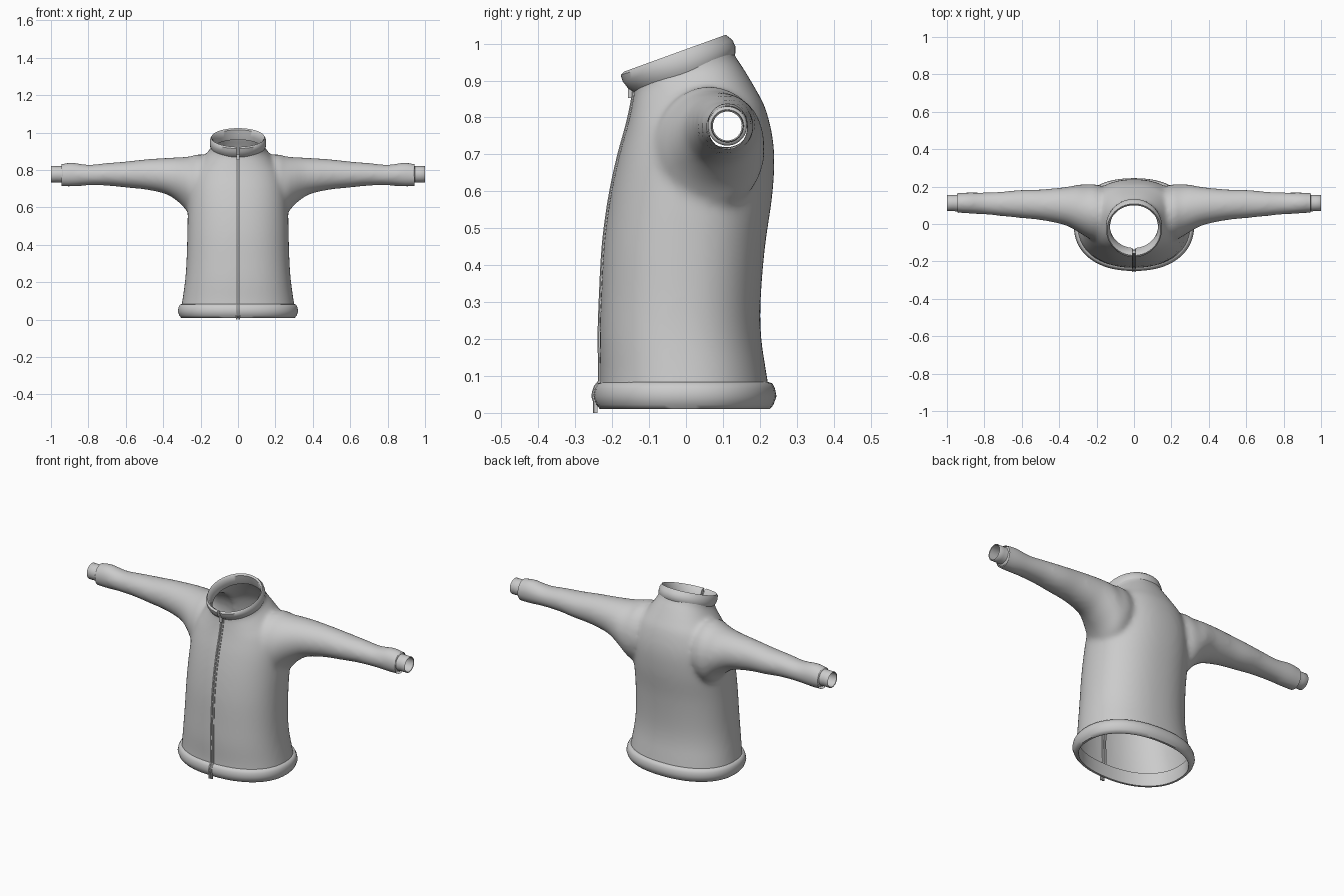
import bpy, bmesh, math
from mathutils import Vector
from mathutils.bvhtree import BVHTree

if "Cube" in bpy.data.objects:
    bpy.data.objects.remove(bpy.data.objects["Cube"])

N = 64


def spow(v, e):
    return math.copysign(abs(v) ** (2 / e), v)


def ring(c, u, v, e=2.0, gap=0.0, n=N):
    """Superelliptic ring starting at +v; gap leaves an opening there."""
    pts = []
    for i in range(n):
        t = gap + (2 * math.pi - 2 * gap) * i / ((n - 1) if gap else n)
        pts.append(c + v * spow(math.cos(t), e) + u * spow(math.sin(t), e))
    return pts


def body_ring(row, e=2.25, gap=0.0):
    """row = front y, front z, back y, back z, half width"""
    f, b = Vector((0, row[0], row[1])), Vector((0, row[2], row[3]))
    return ring((f + b) / 2, Vector((row[4], 0, 0)), (f - b) / 2, e, gap)


def arm_ring(row, s):
    """row = x, top z, bottom z, back y, front y"""
    x, zt, zb, yb, yf = row
    c = Vector((s * x, (yb + yf) / 2, (zt + zb) / 2))
    return ring(c, Vector((0, (yb - yf) / 2, 0)), Vector((0, 0, (zt - zb) / 2)))


def curve_rows(rows, steps=4):
    """Catmull-Rom interpolation of section rows"""
    out = []
    for i in range(len(rows) - 1):
        p = [rows[max(0, min(len(rows) - 1, i + k))] for k in (-1, 0, 1, 2)]
        for j in range(steps):
            t = j / steps
            out.append([0.5 * (2 * b + (c - a) * t + (2 * a - 5 * b + 4 * c - d) * t * t
                               + (3 * b - a - 3 * c + d) * t ** 3) for a, b, c, d in zip(*p)])
    return out + [list(rows[-1])]


def loft(bm, rings, loop_ring=True, loop_path=False, cap=False):
    vs = [[bm.verts.new(p) for p in r] for r in rings]
    n, m = len(vs[0]), len(vs)
    for i in range(m if loop_path else m - 1):
        a, b = vs[i], vs[(i + 1) % m]
        for j in range(n if loop_ring else n - 1):
            k = (j + 1) % n
            bm.faces.new((a[j], a[k], b[k], b[j]))
    if cap and loop_ring:
        bm.faces.new(vs[0])
        bm.faces.new(vs[-1])
    elif cap:
        bm.faces.new([r[0] for r in vs])
        bm.faces.new([r[-1] for r in vs])


def finish(bm, name, angle=50):
    bmesh.ops.recalc_face_normals(bm, faces=bm.faces)
    me = bpy.data.meshes.new(name)
    bm.to_mesh(me)
    bm.free()
    ob = bpy.data.objects.new(name, me)
    bpy.context.collection.objects.link(ob)
    bpy.ops.object.select_all(action='DESELECT')
    ob.select_set(True)
    bpy.context.view_layer.objects.active = ob
    bpy.ops.object.shade_smooth_by_angle(angle=math.radians(angle))
    return ob


# Jacket shell: torso and sleeves fused, smoothed, then opened at the ends
torso = [(-.235, -.06, .225, -.06, .31), (-.235, .03, .228, .03, .308),
         (-.232, .1, .219, .1, .298), (-.234, .2, .204, .2, .284),
         (-.231, .3, .202, .3, .276), (-.223, .45, .214, .45, .271),
         (-.206, .58, .235, .6, .268), (-.183, .69, .238, .72, .26),
         (-.161, .77, .217, .82, .235), (-.149, .82, .187, .88, .195),
         (-.142, .86, .148, .945, .154), (-.14, .88, .131, .97, .142),
         (-.155, .95, .10, 1.06, .14)]
sleeve = [(.08, .85, .6, .17, -.04), (.2, .884, .55, .21, -.085),
          (.25, .874, .555, .212, -.072), (.3, .869, .612, .21, -.042),
          (.35, .867, .652, .2, -.014), (.4, .864, .676, .194, .002),
          (.5, .857, .696, .185, .021), (.6, .846, .706, .183, .031),
          (.7, .838, .716, .174, .041), (.8, .829, .717, .169, .051),
          (.89, .841, .711, .169, .056), (.95, .832, .712, .166, .06),
          (1.02, .83, .712, .166, .06)]
bm = bmesh.new()
loft(bm, [body_ring(r) for r in curve_rows(torso)], cap=True)
for s in (1, -1):
    loft(bm, [arm_ring(r, s) for r in curve_rows(sleeve)], cap=True)
shell = finish(bm, "jacket_shell")
mod = shell.modifiers.new("fuse", 'REMESH')
mod.mode = 'VOXEL'
mod.voxel_size = 0.011
bpy.ops.object.modifier_apply(modifier="fuse")
mod = shell.modifiers.new("soften", 'SMOOTH')
mod.factor, mod.iterations = 0.5, 16
bpy.ops.object.modifier_apply(modifier="soften")
bm = bmesh.new()
bm.from_mesh(shell.data)
cuts = [((0, 0, .04), (0, 0, -1)), ((.943, 0, 0), (1, 0, 0)), ((-.943, 0, 0), (-1, 0, 0)),
        ((0, -.138, .885), (0, -.09, .266))]
for co, no in cuts:
    bmesh.ops.bisect_plane(bm, geom=bm.verts[:] + bm.edges[:] + bm.faces[:], dist=1e-5,
                           plane_co=co, plane_no=Vector(no).normalized(), clear_outer=True)
bm.to_mesh(shell.data)
bm.free()
bpy.ops.object.shade_smooth_by_angle(angle=math.radians(60))

# Hem band
bm = bmesh.new()
hem_profile = [(-.004, .083), (.005, .08), (.012, .066), (.016, .045), (.008, .022),
               (-.002, .01), (-.014, .01), (-.016, .04), (-.014, .083)]
loft(bm, [body_ring((-.235 - o, z, .229 + o, z, .306 + o)) for o, z in hem_profile],
     loop_path=True)
hem = finish(bm, "hem_band")

# Stand-up collar, split at the front
bm = bmesh.new()
collar = [(-.138, .866, .13, .962, .141), (-.158, .88, .134, .975, .149),
          (-.172, .898, .134, .992, .151), (-.177, .915, .126, 1.01, .149),
          (-.168, .924, .108, 1.024, .143), (-.153, .915, .1, 1.015, .134),
          (-.138, .89, .108, .985, .128), (-.128, .87, .118, .962, .13)]
loft(bm, [body_ring(r, 2, .055) for r in collar], loop_ring=False, loop_path=True, cap=True)
finish(bm, "collar")

# Cuffs
cuff = [(.935, .053, .053), (.943, .05, .05), (.945, .0445, .0445), (.97, .043, .0435),
        (.998, .0435, .044), (1.0, .042, .042), (.998, .039, .039), (.94, .039, .039)]
for s, side in ((1, "left"), (-1, "right")):
    bm = bmesh.new()
    loft(bm, [ring(Vector((s * x, .112, .777)), Vector((0, ry, 0)), Vector((0, 0, rz)))
              for x, ry, rz in cuff])
    finish(bm, side + "_cuff")

# Front zip: two thin strips following the shell and hem
trees = []
for ob in (shell, hem):
    bm = bmesh.new()
    bm.from_mesh(ob.data)
    trees.append(BVHTree.FromBMesh(bm))
    bm.free()


def front_y(z):
    hits = [t.ray_cast(Vector((.004, -1, max(z, .03))), Vector((0, 1, 0)))[0] for t in trees]
    return min([h.y for h in hits if h and h.y < 0], default=-.14)


path = [(z, front_y(z)) for z in [.87 * i / 60 for i in range(61)]]
for s, side in ((1, "left"), (-1, "right")):
    bm = bmesh.new()
    loft(bm, [[Vector((s * x, y + d, z)) for x, d in
               ((.002, .006), (.002, -.004), (.006, -.006), (.011, -.003), (.011, .006))]
              for z, y in path], cap=True)
    finish(bm, side + "_zip_strip", 30)

# Zip slider below the collar
bm = bmesh.new()
bmesh.ops.create_cube(bm, size=1)
for v in bm.verts:
    v.co = (v.co.x * .016, -.15 + v.co.y * .014, .868 + v.co.z * .03)
finish(bm, "zip_slider", 30)
